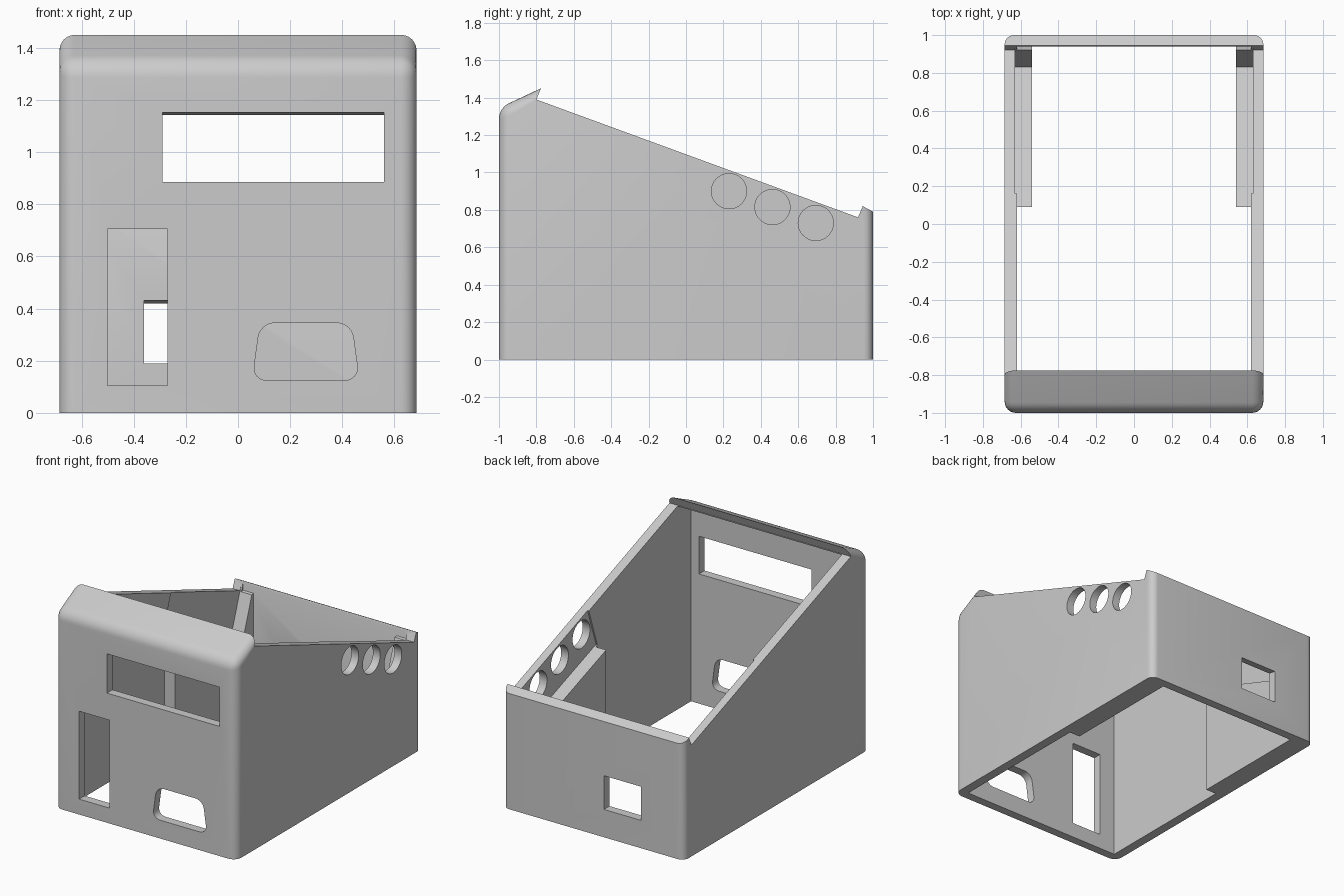
import bpy, bmesh, math
from mathutils import Vector

if "Cube" in bpy.data.objects:
    bpy.data.objects.remove(bpy.data.objects["Cube"])

grey = bpy.data.materials.new("plain_grey")
grey.use_nodes = True
colour = (0.6, 0.6, 0.6, 1)
grey.diffuse_color = colour
grey.node_tree.nodes["Principled BSDF"].inputs["Base Color"].default_value = colour


def prism(name, points, lo, hi, axis="x", bevels=()):
    """Extrude a (y, z) profile along x, or an (x, z) profile along y."""
    place = (lambda p, d: (d, *p)) if axis == "x" else (lambda p, d: (p[0], d, p[1]))
    bm = bmesh.new()
    face = bm.faces.new([bm.verts.new(place(p, lo)) for p in points])
    ext = bmesh.ops.extrude_face_region(bm, geom=[face])
    verts = [v for v in ext["geom"] if isinstance(v, bmesh.types.BMVert)]
    bmesh.ops.translate(bm, verts=verts, vec=Vector(place((0, 0), hi - lo)))
    bmesh.ops.recalc_face_normals(bm, faces=bm.faces)
    for offset, rule in bevels:
        edges = [e for e in bm.edges if rule(e.verts[0].co, e.verts[1].co)]
        bmesh.ops.bevel(bm, geom=edges, offset=offset, segments=6,
                        profile=0.5, affect="EDGES")
    mesh = bpy.data.meshes.new(name)
    bm.to_mesh(mesh)
    bm.free()
    mesh.materials.append(grey)
    obj = bpy.data.objects.new(name, mesh)
    bpy.context.collection.objects.link(obj)
    return obj


def activate(obj):
    bpy.ops.object.select_all(action="DESELECT")
    obj.select_set(True)
    bpy.context.view_layer.objects.active = obj


def cut(target, cutter):
    cutter.hide_render = True
    mod = target.modifiers.new("cut", "BOOLEAN")
    mod.operation, mod.solver, mod.object = "DIFFERENCE", "EXACT", cutter
    activate(target)
    bpy.ops.object.modifier_apply(modifier=mod.name)
    bpy.data.objects.remove(cutter)


# Outer body: tall front with a sloped hood, low back with a small lip
W = 0.685
def front_edge(a, b):
    side = abs(a.x) > W - 0.01 and abs(a.x - b.x) < 0.01
    vertical = side and a.y < -0.99 and b.y < -0.99
    hood = side and min(a.z, b.z) > 1.3 and abs(a.y - b.y) > 0.15 and max(a.y, b.y) < -0.7
    crease = a.y < -0.99 and b.y < -0.99 and min(a.z, b.z) > 1.3
    return vertical or hood or crease

def back_edge(a, b):
    return a.y > 0.99 and b.y > 0.99 and abs(a.x - b.x) < 0.01

body = prism("body_shell",
             [(-1, 0), (1, 0), (1, 0.79), (0.945, 0.82), (0.92, 0.76),
              (-0.8, 1.39), (-0.775, 1.45), (-1, 1.345)],
             -W, W, bevels=[(0.06, front_edge), (0.05, back_edge)])

# Open interior
cut(body, prism("cavity", [(-0.94, -0.1), (0.94, -0.1), (0.94, 0.95), (0, 1.6),
                           (-0.7, 1.6), (-0.798, 1.385), (-0.94, 1.31)], -0.62, 0.62))

# Shallow recesses on the inner side walls above the ledges
cut(body, prism("recess", [(0.07, 0.77), (0.83, 0.5), (0.935, 0.79), (0.17, 1.06)],
                -0.63, 0.63))

# Front window, doorway and back window
cut(body, prism("front_window", [(-1.1, 0.885), (-0.9, 0.885), (-0.9, 1.135),
                                 (-1, 1.153), (-1.1, 1.17)], -0.29, 0.56))
cut(body, prism("doorway", [(-1.1, 0.105), (-0.9, 0.105), (-0.9, 0.705),
                            (-1.1, 0.705)], -0.5, -0.27))
cut(body, prism("back_window", [(0.9, 0.19), (1.1, 0.19), (1.1, 0.4),
                                (0.9, 0.44)], -0.36, -0.08))

# Rounded trapezoid hatch
cut(body, prism("hatch", [(0.055, 0.125), (0.465, 0.125), (0.435, 0.345), (0.085, 0.345)],
                -1.1, -0.9, "y", [(0.055, lambda a, b: abs(a.y - b.y) > 0.1)]))

# Three portholes on the left wall
for i in range(3):
    y, z = 0.23 + 0.232 * i, 0.9 - 0.085 * i
    ring = [(y + 0.094 * math.cos(math.tau * k / 48), z + 0.094 * math.sin(math.tau * k / 48))
            for k in range(48)]
    cut(body, prism("porthole", ring, 0.55, 0.75))

# Inner ledges along the rear half of each side wall
parts = [body]
for name, lo, hi in (("left_ledge", 0.54, 0.64), ("right_ledge", -0.64, -0.54)):
    parts.append(prism(name, [(0.09, 0), (0.95, 0), (0.95, 0.76), (0.92, 0.755),
                              (0.83, 0.5), (0.09, 0.765)], lo, hi))

for part in parts:
    activate(part)
    bpy.ops.object.shade_smooth_by_angle(angle=math.radians(25))
